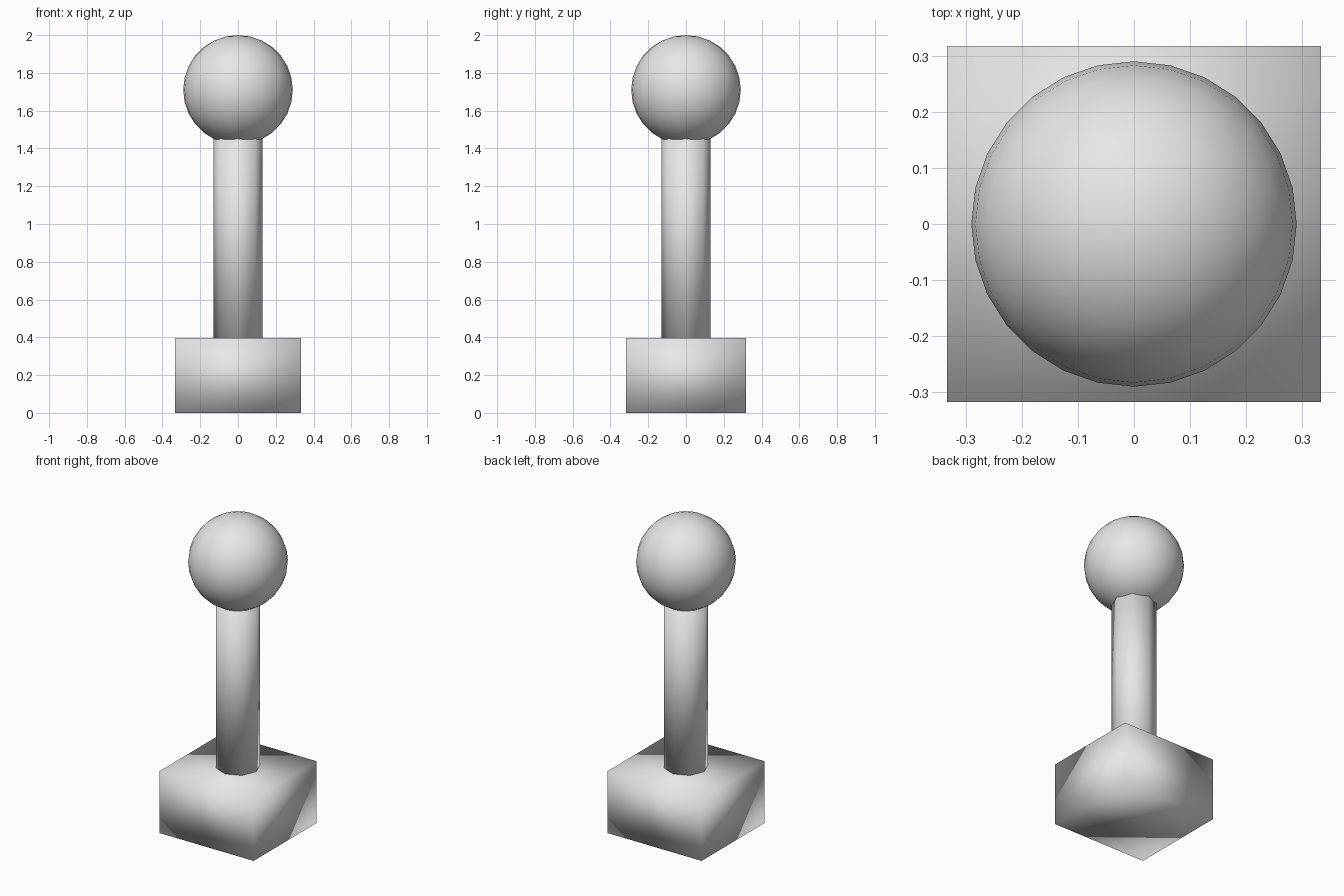
import bpy

if "Cube" in bpy.data.objects:
    bpy.data.objects.remove(bpy.data.objects["Cube"])

grey = bpy.data.materials.new("plain grey")
grey.diffuse_color = (0.8, 0.8, 0.8, 1.0)
grey.use_nodes = True
grey.node_tree.nodes["Principled BSDF"].inputs["Base Color"].default_value = grey.diffuse_color


def finish(name):
    """Name the new part, colour it and shade it smooth all over."""
    part = bpy.context.object
    part.name = name
    part.data.materials.append(grey)
    bpy.ops.object.transform_apply(location=False, rotation=True, scale=True)
    bpy.ops.object.shade_smooth()
    return part


# Block at the bottom
BASE_TOP = 0.397
bpy.ops.mesh.primitive_cube_add(size=1, location=(0, 0, BASE_TOP / 2))
bpy.context.object.scale = (0.666, 0.634, BASE_TOP)
finish("base_block")

# Eight-sided post, its ends sunk into the block and the ball
POST_BOTTOM, POST_TOP = 0.37, 1.52
bpy.ops.mesh.primitive_cylinder_add(
    vertices=8, radius=0.131, depth=POST_TOP - POST_BOTTOM,
    location=(0, 0, (POST_BOTTOM + POST_TOP) / 2))
finish("post")

# Round knob on top
BALL_RADIUS = 0.29
bpy.ops.mesh.primitive_uv_sphere_add(
    segments=28, ring_count=14, radius=BALL_RADIUS,
    location=(0, 0, 2 - BALL_RADIUS))
finish("ball")
